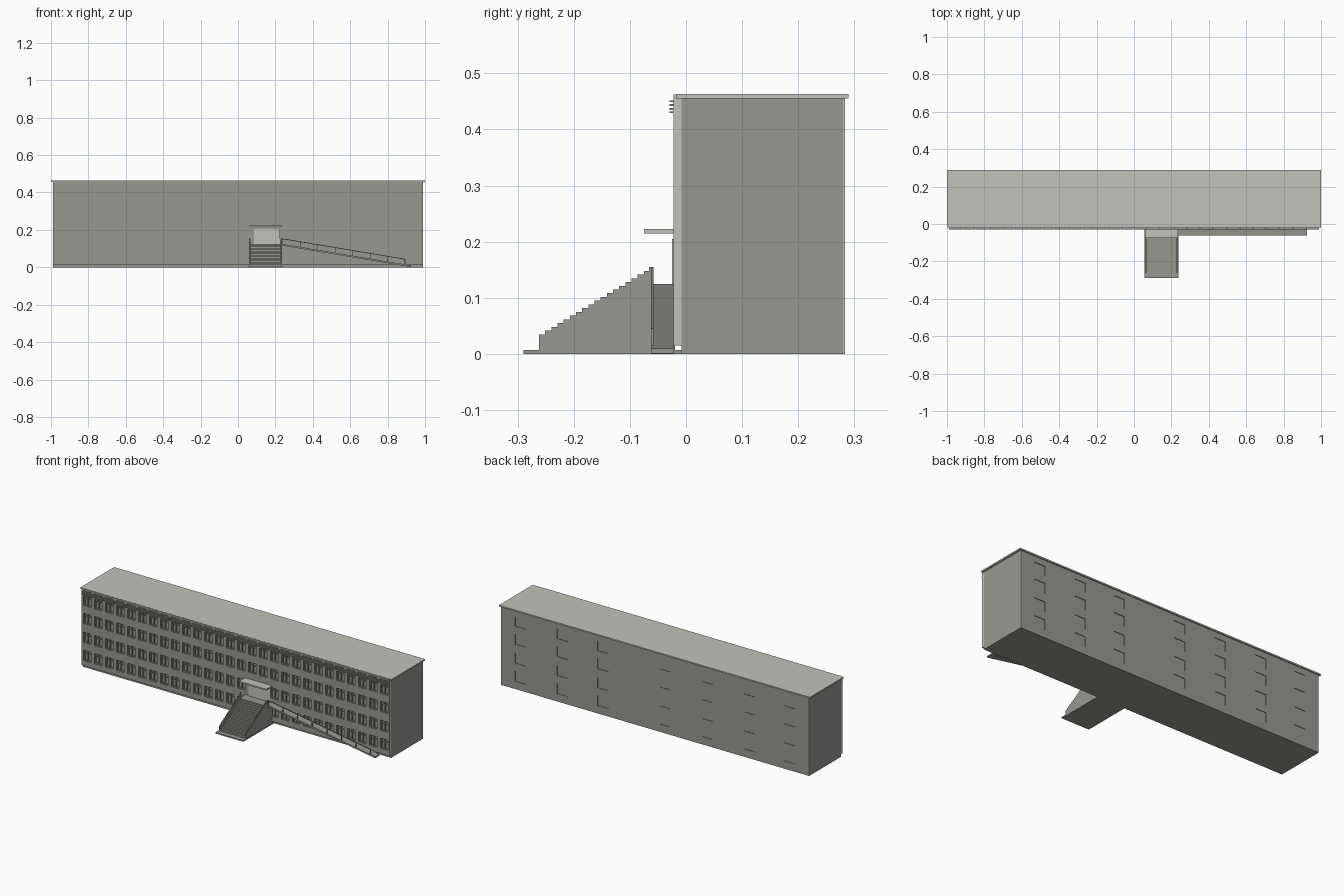
import bpy, bmesh
from mathutils import Vector

if "Cube" in bpy.data.objects:
    bpy.data.objects.remove(bpy.data.objects["Cube"])


def material(name, rgb):
    m = bpy.data.materials.new(name)
    m.diffuse_color = (*rgb, 1)
    m.use_nodes = True
    m.node_tree.nodes["Principled BSDF"].inputs["Base Color"].default_value = m.diffuse_color
    return m


GREY = material("mid_grey", (0.31, 0.315, 0.285))
LIGHT = material("light_grey", (0.54, 0.545, 0.50))


def finish(bm, name, *mats):
    bmesh.ops.recalc_face_normals(bm, faces=bm.faces)
    me = bpy.data.meshes.new(name)
    bm.to_mesh(me)
    bm.free()
    ob = bpy.data.objects.new(name, me)
    for m in mats:
        me.materials.append(m)
    bpy.context.collection.objects.link(ob)
    return ob


def add_box(bm, x0, x1, y0, y1, z0, z1):
    vs = bmesh.ops.create_cube(bm, size=1)["verts"]
    for v in vs:
        v.co = Vector(((x0 + x1) / 2 + v.co.x * (x1 - x0),
                       (y0 + y1) / 2 + v.co.y * (y1 - y0),
                       (z0 + z1) / 2 + v.co.z * (z1 - z0)))


def boxes(name, mat, items):
    bm = bmesh.new()
    for b in items:
        add_box(bm, *b)
    return finish(bm, name, mat)


def prism(name, mat, outline, axis, spans):
    """Extrude a 2D outline along x (outline is y,z) or y (outline is x,z)."""
    bm = bmesh.new()
    for a, b in spans:
        place = (lambda p: (a, *p)) if axis == "x" else (lambda p: (p[0], a, p[1]))
        f = bm.faces.new([bm.verts.new(place(p)) for p in outline])
        ext = bmesh.ops.extrude_face_region(bm, geom=[f])["geom"]
        move = Vector((b - a, 0, 0)) if axis == "x" else Vector((0, b - a, 0))
        for v in ext:
            if isinstance(v, bmesh.types.BMVert):
                v.co += move
    return finish(bm, name, mat)


def pierced_wall(name, xspan, zspan, y, depth, columns, rows, skip):
    """Solid wall plate with a grid of rectangular openings."""
    xs = sorted([*xspan] + [v for c in columns for v in c])
    zs = sorted([*zspan] + [v for r in rows for v in r])
    bm = bmesh.new()
    grid = [[bm.verts.new((x, y, z)) for z in zs] for x in xs]
    for i in range(len(xs) - 1):
        for j in range(len(zs) - 1):
            if i % 2 and j % 2 and not skip((xs[i] + xs[i + 1]) / 2, zs[j]):
                continue
            bm.faces.new((grid[i][j], grid[i + 1][j], grid[i + 1][j + 1], grid[i][j + 1]))
    ext = bmesh.ops.extrude_face_region(bm, geom=bm.faces[:])["geom"]
    for v in ext:
        if isinstance(v, bmesh.types.BMVert):
            v.co.y += depth
    ob = finish(bm, name, GREY, LIGHT)
    # pale outer rim
    for p in ob.data.polygons:
        if abs(p.center.x) > 0.9899 or p.center.z > zspan[1] - 1e-4:
            p.material_index = 1
    return ob


ROWS = [(0.045, 0.105), (0.15, 0.21), (0.26, 0.32), (0.365, 0.42)]
BAYS = 28
PITCH = 1.98 / BAYS
CENTRES = [-0.99 + PITCH * (i + 0.5) for i in range(BAYS)]


def at_door(x, z):
    return 0.06 < x < 0.24 and z < 0.2


# main block, roof and walls
boxes("main_block", GREY, [(-0.99, 0.99, -0.008, 0.28, 0, 0.455)])
boxes("roof", LIGHT, [(-1, 1, -0.018, 0.29, 0.455, 0.463)])
pierced_wall("front_wall", (-0.99, 0.99), (0.015, 0.4625), -0.022, 0.014,
             [(c - 0.024, c + 0.024) for c in CENTRES], ROWS, at_door)
BACK = [0.865, 0.595, 0.335, -0.065, -0.335, -0.605, -0.865]
pierced_wall("back_wall", (-0.99, 0.99), (0, 0.455), 0.283, -0.003,
             [(c - 0.035, c + 0.035) for c in BACK], ROWS, lambda x, z: False)

# window bars: frame, mullion and transom in each opening
bars = []
for c in CENTRES:
    for z0, z1 in ROWS:
        if at_door(c, z0):
            continue
        for dx in (-0.0225, 0, 0.0225):
            bars.append((c + dx - 0.0015, c + dx + 0.0015, -0.015, -0.008, z0, z1))
        for z in (z0 + 0.0015, z0 + 0.042, z1 - 0.0015):
            bars.append((c - 0.024, c + 0.024, -0.0145, -0.008, z - 0.0015, z + 0.0015))
boxes("window_bars", GREY, bars)

# stacked ornament strips under the eaves, shorter towards the top
boxes("eave_strips", GREY,
      [(c - w, c + w, -0.029, -0.021, z, z + 0.003)
       for c in CENTRES
       for z, w in ((0.429, 0.034), (0.435, 0.033), (0.442, 0.030), (0.449, 0.024))])

# entrance: door panel, canopy, landing
boxes("door_panel", LIGHT, [(0.085, 0.225, -0.025, -0.02, 0.125, 0.205)])
boxes("canopy", LIGHT, [(0.06, 0.235, -0.075, -0.02, 0.215, 0.223)])
boxes("landing", GREY, [(0.06, 0.235, -0.065, -0.02, 0.006, 0.125)])
boxes("stair_base", GREY, [(0.057, 0.237, -0.29, -0.008, 0, 0.007)])


def stepped(y0, y1, z0, z1, n):
    pts = [(y1, 0.006), (y0, 0.006)]
    for i in range(n):
        z = z0 + (z1 - z0) * i / (n - 1)
        pts += [(y0 + (y1 - y0) * i / n, z), (y0 + (y1 - y0) * (i + 1) / n, z)]
    return pts


# stairs with stepped side walls
prism("stairs", GREY, stepped(-0.262, -0.064, 0.014, 0.125, 16), "x", [(0.066, 0.229)])
prism("stair_side_walls", GREY, stepped(-0.262, -0.064, 0.035, 0.148, 18), "x",
      [(0.06, 0.068), (0.227, 0.235)])
boxes("landing_posts", GREY, [(x, x + 0.004, -0.066, -0.062, 0.1, 0.155)
                              for x in (0.06, 0.231)])


# access ramp with front railing
def ramp_z(x):
    return 0.125 - (x - 0.235) * 0.115 / 0.69


def sloped(x0, x1, lo, hi):
    return [(x0, ramp_z(x0) + lo), (x1, ramp_z(x1) + lo),
            (x1, ramp_z(x1) + hi), (x0, ramp_z(x0) + hi)]


prism("ramp", GREY, sloped(0.235, 0.925, -0.009, 0.0), "y", [(-0.062, -0.022)])
prism("ramp_handrail", GREY, sloped(0.235, 0.895, 0.026, 0.030), "y", [(-0.062, -0.058)])
boxes("ramp_posts", GREY,
      [(x, x + 0.004, -0.062, -0.058, ramp_z(x) - 0.004, ramp_z(x) + 0.028)
       for x in [0.237 + 0.0935 * i for i in range(8)]])
